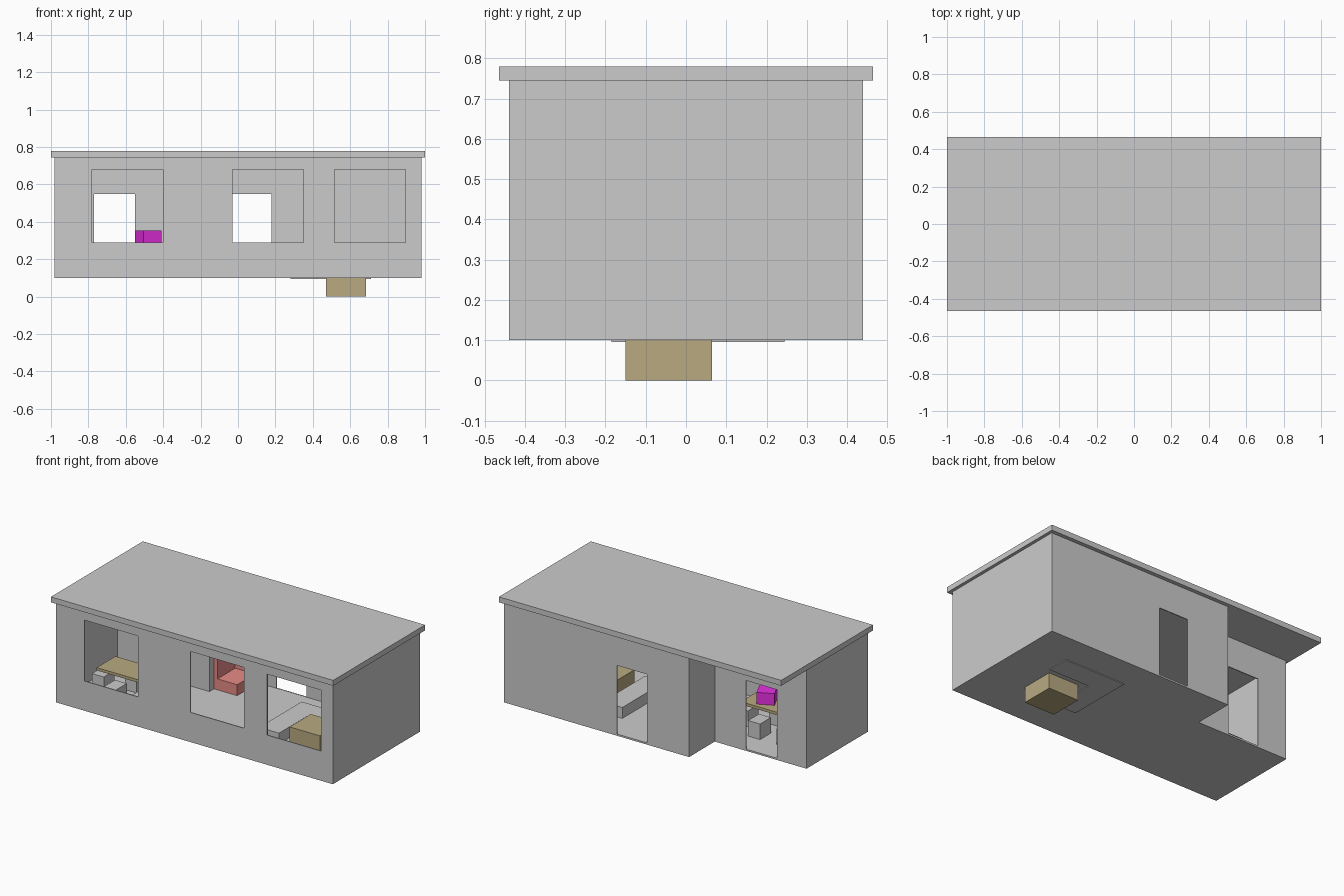
import bpy, bmesh, math

if "Cube" in bpy.data.objects:
    bpy.data.objects.remove(bpy.data.objects["Cube"])

def material(name, rgb):
    m = bpy.data.materials.new(name)
    m.diffuse_color = (*rgb, 1)
    m.use_nodes = True
    m.node_tree.nodes["Principled BSDF"].inputs["Base Color"].default_value = m.diffuse_color
    return m

BROWN = material("wood_brown", (0.48, 0.40, 0.22))
RED = material("sofa_red", (0.80, 0.26, 0.24))
MAGENTA = material("box_magenta", (0.80, 0.03, 0.77))

def finish(name, bm, mat=None):
    bmesh.ops.recalc_face_normals(bm, faces=bm.faces)
    me = bpy.data.meshes.new(name)
    bm.to_mesh(me)
    bm.free()
    if mat:
        me.materials.append(mat)
    ob = bpy.data.objects.new(name, me)
    bpy.context.collection.objects.link(ob)
    return ob

def add_prism(bm, pts, z0, z1):
    f = bm.faces.new([bm.verts.new((x, y, z0)) for x, y in pts])
    r = bmesh.ops.extrude_face_region(bm, geom=[f])
    bmesh.ops.translate(bm, vec=(0, 0, z1 - z0),
                        verts=[v for v in r["geom"] if isinstance(v, bmesh.types.BMVert)])

def rect(x0, x1, y0, y1):
    return [(x0, y0), (x1, y0), (x1, y1), (x0, y1)]

def prism(name, pts, z0, z1, mat=None):
    bm = bmesh.new()
    add_prism(bm, pts, z0, z1)
    return finish(name, bm, mat)

def plan(t):
    # house footprint with a notched back left corner, inset by t
    return [(-0.98 + t, -0.44 + t), (0.98 - t, -0.44 + t), (0.98 - t, 0.44 - t),
            (-0.33 + t, 0.44 - t), (-0.33 + t, 0.18 - t), (-0.98 + t, 0.18 - t)]

# wall shell with floor, then hollowed and pierced
FLOOR = 0.11
shell = prism("walls_and_floor", plan(0), 0.10, 0.75)
hollow = prism("hollow_cutter", plan(0.006), FLOOR, 0.90)
bm = bmesh.new()
for x0, x1 in ((-0.78, -0.40), (-0.03, 0.35), (0.515, 0.895)):   # front windows
    add_prism(bm, rect(x0, x1, -0.5, -0.40), 0.29, 0.68)
for x0, x1, y in ((-0.03, 0.18, 0.44), (-0.77, -0.55, 0.18)):    # back doors
    add_prism(bm, rect(x0, x1, y - 0.03, y + 0.03), FLOOR + 0.001, 0.55)
openings = finish("opening_cutter", bm)
for cutter in (hollow, openings):
    mod = shell.modifiers.new("cut", 'BOOLEAN')
    mod.operation = 'DIFFERENCE'
    mod.solver = 'EXACT'
    mod.object = cutter
    cutter.hide_render = True
bpy.context.view_layer.update()
shell_eval = shell.evaluated_get(bpy.context.evaluated_depsgraph_get())
mesh = bpy.data.meshes.new_from_object(shell_eval)
shell.modifiers.clear()
shell.data = mesh
for cutter in (hollow, openings):
    bpy.data.objects.remove(cutter)

# roof slab
prism("roof", rect(-1, 1, -0.465, 0.465), 0.745, 0.78)

# dining table with six stools
prism("dining_table", rect(-0.84, -0.36, -0.23, -0.04), 0.262, 0.28, BROWN)
for i, (x, y) in enumerate(((-0.70, -0.03), (-0.50, -0.03), (-0.70, -0.24),
                            (-0.50, -0.24), (-0.86, -0.135), (-0.34, -0.135))):
    prism(f"stool_{i + 1}", rect(x - 0.042, x + 0.042, y - 0.055, y + 0.055), FLOOR, 0.21)

# turned box on the table
a, h = math.radians(25), 0.053
corners = [(-0.48 + u * math.cos(a) - v * math.sin(a), -0.135 + u * math.sin(a) + v * math.cos(a))
           for u, v in rect(-h, h, -h, h)]
prism("table_box", corners, 0.25, 0.355, MAGENTA)

# red corner sofa beside the notch: seat and L-shaped back
prism("red_sofa_seat", rect(-0.30, -0.16, 0.22, 0.41), FLOOR, 0.18, RED)
prism("red_sofa_back", [(-0.323, 0.22), (-0.30, 0.22), (-0.30, 0.40), (-0.10, 0.40),
                        (-0.10, 0.433), (-0.323, 0.433)], FLOOR, 0.31, RED)

# grey L-shaped bench around a low table
prism("corner_bench", [(0.28, -0.185), (0.42, -0.185), (0.42, 0.10), (0.71, 0.10),
                       (0.71, 0.245), (0.28, 0.245)], 0.095, 0.18)
prism("low_table", rect(0.47, 0.685, -0.15, 0.065), 0.0, 0.22, BROWN)
